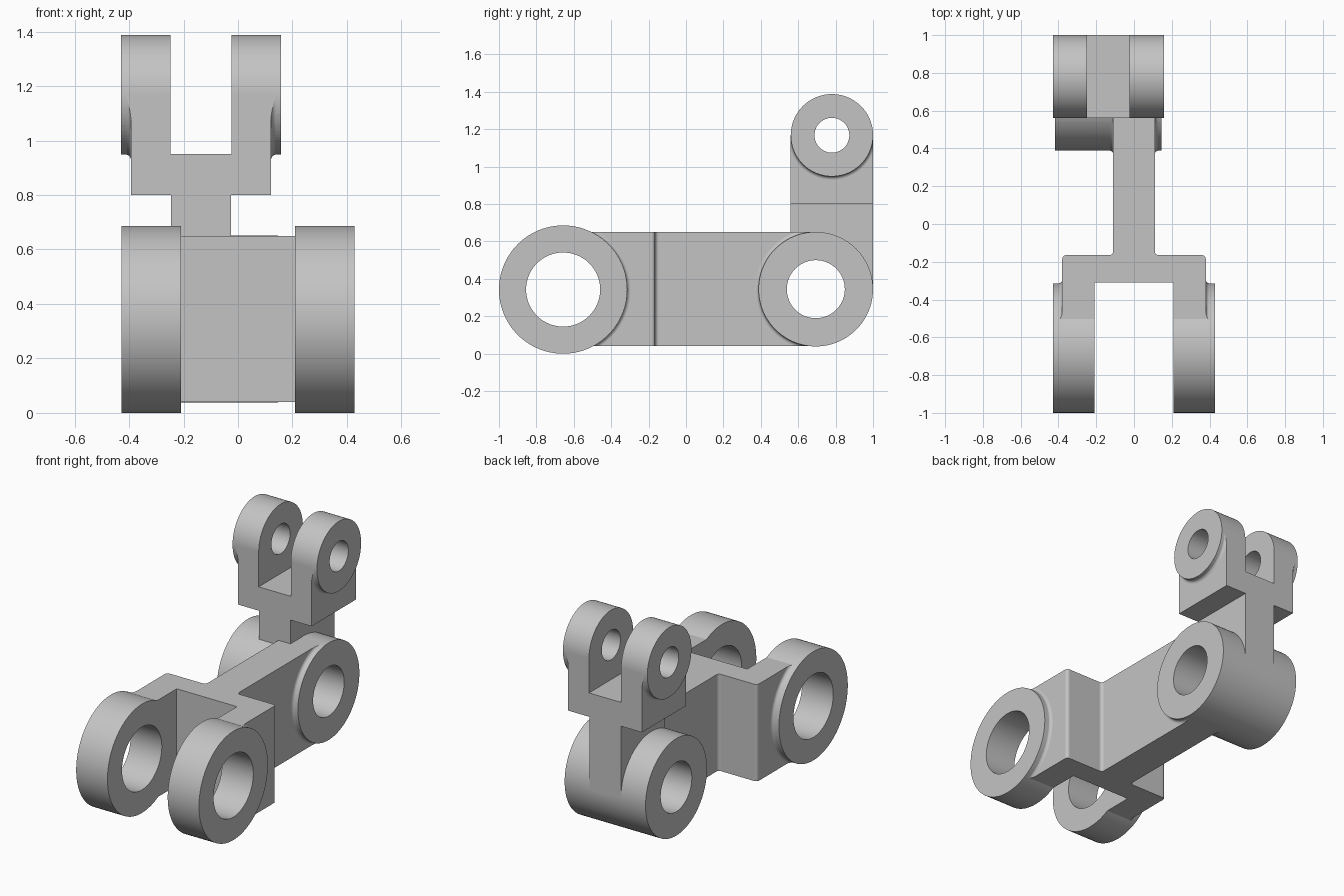
import bpy, bmesh, math
from mathutils import Vector, Matrix

if "Cube" in bpy.data.objects:
    bpy.data.objects.remove(bpy.data.objects["Cube"], do_unlink=True)

GREY = (0.55, 0.55, 0.55, 1.0)
metal = bpy.data.materials.new("plain grey metal")
metal.use_nodes = True
metal.diffuse_color = GREY
metal.node_tree.nodes["Principled BSDF"].inputs["Base Color"].default_value = GREY

SEG = 96
FILLET = 0.02


def finish(bm, name):
    bmesh.ops.recalc_face_normals(bm, faces=bm.faces)
    mesh = bpy.data.meshes.new(name)
    bm.to_mesh(mesh)
    bm.free()
    mesh.materials.append(metal)
    ob = bpy.data.objects.new(name, mesh)
    bpy.context.collection.objects.link(ob)
    return ob


def prism(name, points, extrude):
    """Closed outline of 3D points swept along a vector."""
    bm = bmesh.new()
    face = bm.faces.new([bm.verts.new(p) for p in points])
    ret = bmesh.ops.extrude_face_region(bm, geom=[face], use_keep_orig=True)
    moved = [g for g in ret["geom"] if isinstance(g, bmesh.types.BMVert)]
    bmesh.ops.translate(bm, vec=extrude, verts=moved)
    return finish(bm, name)


def box(name, lo, hi):
    pts = [(lo[0], lo[1], lo[2]), (hi[0], lo[1], lo[2]),
           (hi[0], hi[1], lo[2]), (lo[0], hi[1], lo[2])]
    return prism(name, pts, (0, 0, hi[2] - lo[2]))


def lathe(name, profile, y, z):
    """Solid turned about an axis along x; profile is (x, radius)."""
    bm = bmesh.new()
    loops = []
    for x, r in profile:
        loops.append([bm.verts.new((x, y + r * math.cos(2 * math.pi * i / SEG),
                                    z + r * math.sin(2 * math.pi * i / SEG)))
                      for i in range(SEG)])
    for a, b in zip(loops, loops[1:]):
        for i in range(SEG):
            j = (i + 1) % SEG
            bm.faces.new((a[i], a[j], b[j], b[i]))
    bm.faces.new(loops[0])
    bm.faces.new(loops[-1])
    return finish(bm, name)


def boolean(target, tool, operation):
    mod = target.modifiers.new("boolean", "BOOLEAN")
    mod.solver = "EXACT"
    mod.operation = operation
    mod.object = tool
    bpy.context.view_layer.update()
    deps = bpy.context.evaluated_depsgraph_get()
    result = bpy.data.meshes.new_from_object(target.evaluated_get(deps))
    target.modifiers.clear()
    target.data = result
    bpy.data.objects.remove(tool, do_unlink=True)


def rounded(corner, before, after, r=FILLET):
    """Replace a right-angle outline corner by a short arc."""
    c = Vector(corner)
    a = (Vector(before) - c).normalized() * r
    b = (Vector(after) - c).normalized() * r
    return [tuple(c + a * (1 - math.sin(t)) + b * (1 - math.cos(t)))
            for t in (math.pi / 2 * i / 5 for i in range(6))]


def fillet_collar(face_x, side, radius, y, z, lo, hi):
    """Small flare where a round boss meets a flat side face."""
    prof = [(face_x - side * 0.02, radius + FILLET)]
    for i in range(6):
        t = math.pi / 2 * i / 5
        prof.append((face_x + side * FILLET * (1 - math.cos(t)),
                     radius - 0.0005 + FILLET * (1 - math.sin(t))))
    collar = lathe("collar", prof, y, z)
    clip = box("clip", (-1, lo[0], lo[1]), (1, hi[0], hi[1]))
    boolean(collar, clip, "INTERSECT")
    return collar


# Axis positions (y, z) and radii
FRONT = (-0.657, 0.343)
REAR = (0.694, 0.345)
TOP = (0.78, 1.168)
FRONT_R, REAR_R, TOP_R = 0.343, 0.306, 0.22
Z0, Z1 = 0.04, 0.65
MID = -0.136          # centre of the offset barrel and upper fork

# Lower arm: front fork, bridge and web in one plan outline
half = [(0.21, -0.31), (0.21, FRONT[0]), (0.38, FRONT[0])]
half += rounded((0.38, -0.165), (0.38, -0.3), (0.2, -0.165))
half += rounded((0.11, -0.165), (0.2, -0.165), (0.11, 0))
half += [(0.11, REAR[0])]
plan = half + [(-x, y) for x, y in reversed(half)]
arm = prism("linkage_arm", [(x, y, Z0) for x, y in plan], (0, 0, Z1 - Z0))

# Upper fork: stem, base and two prongs in one front outline
fork = [(0.11, REAR[1]), (0.11, 0.80), (0.257, 0.80), (0.257, TOP[1]),
        (0.112, TOP[1]), (0.112, 0.95)]
fork += [(-x, z) for x, z in reversed(fork)]
parts = [prism("upper_fork", [(MID + x, 0.56, z) for x, z in fork], (0, 0.44, 0))]

# Rear barrel with fillets onto the web
parts.append(lathe("rear_barrel", [(MID - 0.282, REAR_R), (MID + 0.282, REAR_R)], *REAR))
for s in (-1, 1):
    parts.append(fillet_collar(s * 0.11, s, REAR_R, *REAR, (0.2, Z0), (REAR[0], Z1)))

# Eyes of the front and upper forks
for s in (-1, 1):
    parts.append(lathe("front_eye", [(s * 0.21, FRONT_R), (s * 0.428, FRONT_R)], *FRONT))
    parts.append(fillet_collar(s * 0.38, s, FRONT_R, *FRONT,
                               (FRONT[0], Z0), (-0.25, Z1)))
    parts.append(lathe("upper_eye", [(MID + s * 0.112, TOP_R), (MID + s * 0.294, TOP_R)], *TOP))
    parts.append(fillet_collar(MID + s * 0.257, s, TOP_R, *TOP,
                               (0.56, 0.85), (1.0, TOP[1])))

for part in parts:
    boolean(arm, part, "UNION")

# Pin holes
for centre, r in ((FRONT, 0.198), (REAR, 0.155), (TOP, 0.093)):
    boolean(arm, lathe("pin_hole", [(-0.6, r), (0.6, r)], *centre), "DIFFERENCE")

# Smooth round faces, crisp edges
bpy.ops.object.select_all(action="DESELECT")
arm.select_set(True)
bpy.context.view_layer.objects.active = arm
bpy.ops.object.shade_smooth_by_angle(angle=math.radians(25))
normals = arm.modifiers.new("weighted normals", "WEIGHTED_NORMAL")
normals.keep_sharp = True
